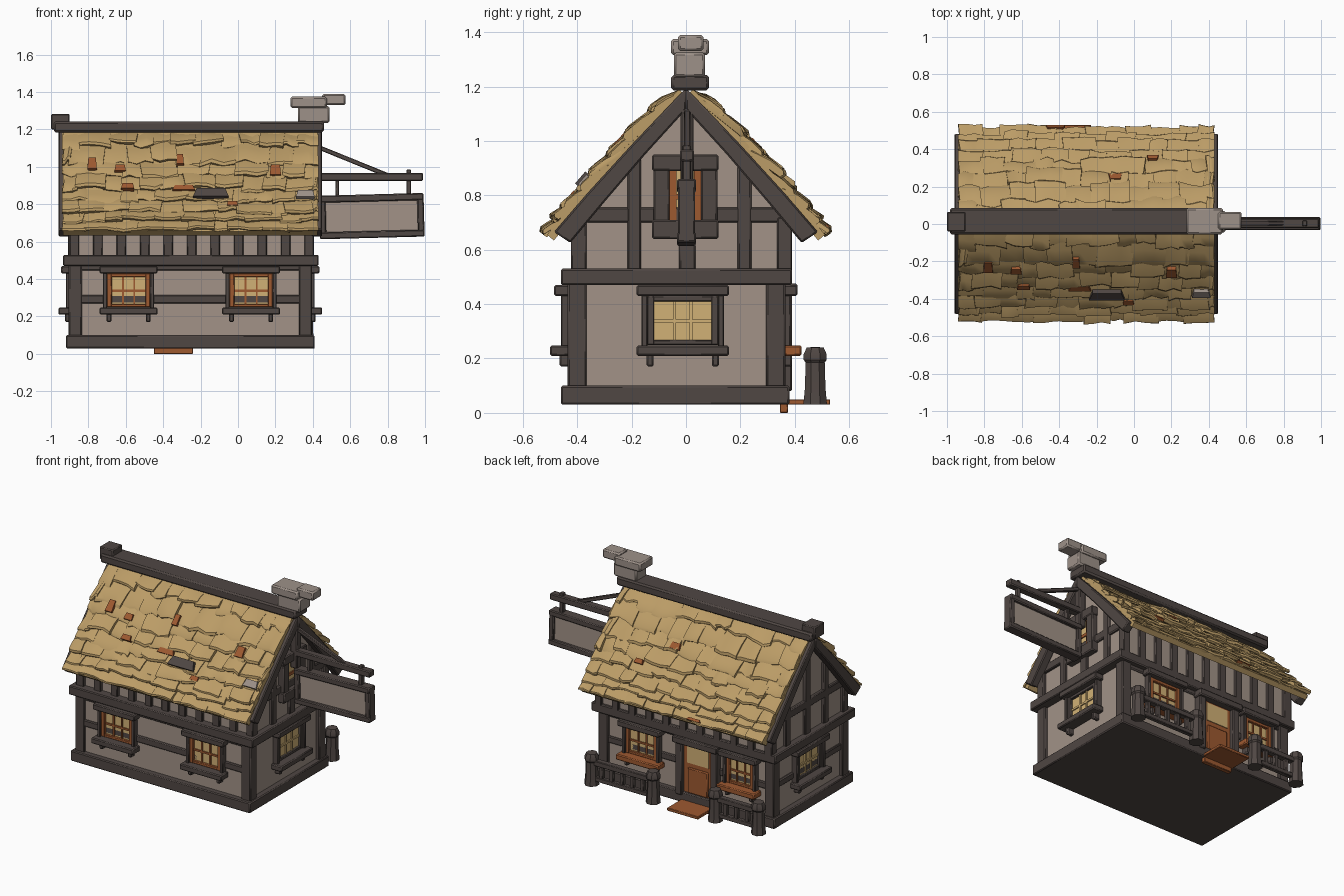
import bpy, bmesh, math, random
from mathutils import Matrix, Vector

if "Cube" in bpy.data.objects:
    bpy.data.objects.remove(bpy.data.objects["Cube"])
random.seed(7)

def material(name, rgb):
    m = bpy.data.materials.new(name)
    m.diffuse_color = (*rgb, 1)
    m.use_nodes = True
    m.node_tree.nodes["Principled BSDF"].inputs["Base Color"].default_value = m.diffuse_color
    return m

TIMBER = material("dark timber", (0.080, 0.063, 0.057))
PLASTER = material("plaster", (0.36, 0.29, 0.245))
THATCH = material("straw thatch", (0.50, 0.335, 0.135))
RUST = material("rust wood", (0.34, 0.10, 0.03))
GLASS = material("warm glass", (0.64, 0.44, 0.18))
STONE = material("ridge stone", (0.34, 0.285, 0.25))
I4 = Matrix.Identity(4)

def finish(name, bm, mat, bevel=0):
    bmesh.ops.recalc_face_normals(bm, faces=bm.faces)
    me = bpy.data.meshes.new(name)
    bm.to_mesh(me)
    bm.free()
    me.materials.append(mat)
    ob = bpy.data.objects.new(name, me)
    bpy.context.collection.objects.link(ob)
    if bevel:
        b = ob.modifiers.new("bevel", 'BEVEL')
        b.width, b.segments = bevel, 1
    return ob

def boxes(name, mat, items, M=I4, bevel=0.006):
    """items: (x0, x1, y0, y1, z0, z1)"""
    bm = bmesh.new()
    for a, b, c, d, e, f in items:
        T = Matrix.Translation(((a + b) / 2, (c + d) / 2, (e + f) / 2))
        S = Matrix.Diagonal((b - a, d - c, f - e, 1))
        bmesh.ops.create_cube(bm, size=1, matrix=M @ T @ S)
    return finish(name, bm, mat, bevel)

def beam(name, mat, p, q, w):
    p, q = Vector(p), Vector(q)
    M = Matrix.Translation(p) @ (q - p).to_track_quat('X', 'Z').to_matrix().to_4x4()
    return boxes(name, mat, [(0, (q - p).length, -w / 2, w / 2, -w / 2, w / 2)], M, 0.004)

def prism(name, mat, pts, x0, x1, bevel=0):
    """extrude a (y, z) outline along x"""
    bm = bmesh.new()
    f = bm.faces.new([bm.verts.new((x0, y, z)) for y, z in pts])
    r = bmesh.ops.extrude_face_region(bm, geom=[f])
    vs = [v for v in r["geom"] if isinstance(v, bmesh.types.BMVert)]
    bmesh.ops.translate(bm, verts=vs, vec=(x1 - x0, 0, 0))
    return finish(name, bm, mat, bevel)

def place(x, y, deg):
    return Matrix.Translation((x, y, 0)) @ Matrix.Rotation(math.radians(deg), 4, 'Z')

# ---- walls and main frame
boxes("lower_walls", PLASTER, [(-0.88, 0.37, -0.42, 0.345, 0.06, 0.50)], bevel=0)
prism("upper_walls", PLASTER, [(-0.40, 0.5), (0.37, 0.5), (0.37, 0.77), (0, 1.14), (-0.40, 0.74)], -0.89, 0.385)
boxes("base_sill", TIMBER, [(-0.92, 0.41, -0.46, 0.38, 0.03, 0.10)])
boxes("belt_beam", TIMBER, [(-0.935, 0.43, -0.46, 0.39, 0.47, 0.53)])
boxes("corner_posts", TIMBER, [(x, x + 0.07, y, y + 0.07, 0.09, 0.48)
      for x in (-0.905, 0.325) for y in (-0.435, 0.295)])
boxes("front_back_rails", TIMBER, [(-0.86, 0.34, -0.432, -0.40, 0.27, 0.315), (-0.86, 0.34, 0.33, 0.357, 0.27, 0.315),
      (-0.86, 0.34, -0.43, -0.40, 0.445, 0.48), (-0.86, 0.34, 0.33, 0.355, 0.445, 0.48)])
boxes("left_rail", TIMBER, [(-0.893, -0.87, -0.4, 0.3, 0.27, 0.315)])
studs = []
for i in range(11):
    x = -0.90 + i * 0.1255
    studs += [(x, x + 0.05, -0.422, -0.38, 0.52, 0.72), (x, x + 0.05, 0.35, 0.39, 0.52, 0.74)]
boxes("eave_studs", TIMBER, studs, bevel=0.004)
for name, a, b in (("right", 0.37, 0.405), ("left", -0.91, -0.87)):
    boxes(name + "_gable_frame", TIMBER, [
        (a, b, -0.42, -0.365, 0.52, 0.72), (a, b, 0.335, 0.39, 0.52, 0.72),
        (a, b, -0.215, -0.165, 0.52, 0.94), (a, b, 0.19, 0.24, 0.52, 0.91),
        (a, b - 0.003, -0.025, 0.035, 0.52, 0.66 if a > 0 else 1.1),
        (a, b - 0.004, -0.38, 0.37, 0.70, 0.755)])

# ---- roof: y/z outline of the slope from eave to ridge
SLOPE = [Vector(p) for p in ((0.505, 0.65), (0.43, 0.74), (0.325, 0.862), (0.2, 1.005), (0.02, 1.185))]

def roof(s, n, side):
    t = max(0, min(s, 0.9999)) * 4
    i = int(t)
    d = SLOPE[i + 1] - SLOPE[i]
    p = SLOPE[i] + d * (t - i + (s * 4 if s < 0 else 0))
    d.normalize()
    p = p + Vector((d.y, -d.x)) * n
    return p.x * side, p.y

def tile(bm, x0, x1, s0, s1, lift, thick, side):
    """one thatch bundle with a rounded lower lip"""
    prof = ((0, 0), (-0.02, 0.6), (0.08, 1), (0.5, 0.85), (1, 0.1), (1, -0.5))
    skew = random.uniform(-0.02, 0.02)
    rings = []
    for k in range(4):
        x = x0 + (x1 - x0) * k / 3
        j, h = random.uniform(-0.018, 0.018), random.uniform(-0.006, 0.006)
        ring = []
        for a, n in prof:
            y, z = roof(s0 + (s1 - s0) * a + j * (1 - a), lift * (1 - a) + n * thick + h * (n > 0), side)
            ring.append(bm.verts.new((max(-0.94, min(0.43, x + skew * a)), y, z)))
        rings.append(ring)
    for r, q in zip(rings, rings[1:]):
        for k in range(6):
            bm.faces.new((r[k], r[k - 1], q[k - 1], q[k]))
    bm.faces.new(rings[0])
    bm.faces.new(rings[-1])

S = [i / 12 for i in range(13)]
for name, side in (("front", -1), ("back", 1)):
    outline = [roof(s, 0.008, side) for s in S] + [roof(s, -0.025, side) for s in reversed(S)]
    prism(name + "_roof_bed", THATCH, outline, -0.935, 0.425)
    bm = bmesh.new()
    ROWS = 8
    for r in range(ROWS):
        x = -0.94 - (random.uniform(0, 0.06) if r else 0)
        while x < 0.42:
            w = random.uniform(0.08, 0.19)
            s0 = r / ROWS + random.uniform(-0.025, 0.03) * (r > 0)
            tile(bm, max(x, -0.94), min(x + w + 0.012, 0.43), s0, min(s0 + 1.5 / ROWS, 0.995),
                 random.uniform(0.002, 0.02), random.uniform(0.016, 0.03), side)
            x += w
    finish(name + "_thatch", bm, THATCH)

def patch(name, mat, side, spots, n):
    """small plates lying on the roof: (x, z, width, length)"""
    bm = bmesh.new()
    for x, z, w, h in spots:
        s = (z - 0.67) / 0.535
        for k in range(1):
            c = [roof(s + a * h, n + b, side) for a, b in ((-.9, -.02), (-.9, .008), (.9, .008), (.9, -.02))]
            ends = [[bm.verts.new((x + e * w / 2 * (1 if i in (0, 1) else 0.8), *c[i])) for i in range(4)] for e in (-1, 1)]
            bm.faces.new(ends[0])
            bm.faces.new(ends[1])
            for i in range(4):
                bm.faces.new((ends[0][i], ends[0][i - 1], ends[1][i - 1], ends[1][i]))
    finish(name, bm, mat)

patch("front_worn_patches", RUST, -1, [(-0.78, 1.06, .05, .05), (-0.63, 1.04, .06, .03), (-0.59, .95, .07, .025),
      (-0.31, 1.08, .04, .04), (-0.29, .94, .12, .025), (0.2, 1.03, .06, .05), (-0.03, .85, .06, .025)], 0.03)
patch("back_worn_patches", RUST, 1, [(-0.42, .69, .1, .02), (-0.1, 1.04, .07, .03), (0.1, .93, .06, .025)], 0.03)
patch("loose_plank", TIMBER, -1, [(-0.145, .905, .19, .05)], 0.043)
patch("grey_patch", STONE, -1, [(0.36, .905, .1, .04)], 0.033)

# ---- barge boards on both gables
for name, a, b in (("right", 0.395, 0.45), ("left", -0.96, -0.90)):
    for sd, side in (("front", -1), ("back", 1)):
        pts = [(0, 1.195), (0.2, 0.985), (0.36, 0.81), (0.485, 0.665), (0.425, 0.625), (0.30, 0.775), (0.15, 0.95), (0, 1.115)]
        prism(f"{name}_{sd}_barge_board", TIMBER, [(y * side, z) for y, z in pts], a, b, 0.006)

# ---- ridge beam with end block and stone cap
boxes("ridge_beam", TIMBER, [(-0.985, 0.46, -0.055, 0.085, 1.185, 1.243)], bevel=0.01)
boxes("ridge_end_block", TIMBER, [(-1.0, -0.90, -0.04, 0.065, 1.20, 1.283)])
boxes("ridge_stone", STONE, [(0.32, 0.49, -0.045, 0.07, 1.235, 1.325), (0.28, 0.475, -0.055, 0.085, 1.315, 1.375),
      (0.45, 0.575, -0.03, 0.065, 1.33, 1.39)], bevel=0.009)

# ---- windows, built facing -y and turned to each wall
def window(name, M, frame, sill, w=0.115):
    boxes(name + "_glass", GLASS, [(-w, w, -0.012, 0.02, 0.25, 0.43)], M, 0)
    boxes(name + "_frame", frame, [(-w, -w + .025, -.03, 0, .25, .43), (w - .025, w, -.03, 0, .25, .43),
          (-w, w, -.028, 0, .25, .268), (-w, w, -.028, 0, .41, .43)], M, 0.003)
    boxes(name + "_bars", frame if frame == RUST else GLASS, [(-.035, -.025, -.02, 0, .25, .43), (.025, .035, -.02, 0, .25, .43),
          (-w, w, -.02, 0, .332, .344)], M, 0)
    boxes(name + "_jambs", TIMBER, [(-w - .022, -w, -.04, 0, .24, .44), (w, w + .022, -.04, 0, .24, .44)], M, 0.004)
    boxes(name + "_lintel", TIMBER, [(-w - .04, w + .04, -.065, 0, .43, .47)], M)
    boxes(name + "_sill", sill, [(-w - .04, w + .04, -.08, 0, .21, .248)], M)
    boxes(name + "_brackets", TIMBER, [(x - .013, x + .013, -.045, 0, .17, .22) for x in (-w + .01, w - .01)], M)

window("front_left_window", place(-0.585, -0.42, 0), RUST, TIMBER)
window("front_right_window", place(0.07, -0.42, 0), RUST, TIMBER)
window("back_right_window", place(0.07, 0.345, 180), RUST, RUST)
window("back_left_window", place(-0.66, 0.345, 180), RUST, RUST, 0.10)
window("right_window", place(0.37, -0.012, 90), TIMBER, TIMBER, 0.13)
window("left_window", place(-0.88, -0.012, -90), TIMBER, TIMBER, 0.13)
# attic window behind the sign
boxes("attic_frame", TIMBER, [(.38, .425, -.12, -.06, .64, .95), (.38, .425, .055, .115, .64, .95),
      (.38, .43, -.125, .12, .89, .95), (.38, .43, -.125, .12, .64, .71)])
boxes("attic_glass", GLASS, [(.38, .395, -.06, .06, .70, .90)], bevel=0)
boxes("attic_bars", RUST, [(.38, .402, -.06, -.035, .70, .90), (.38, .402, .03, .055, .70, .90),
      (.38, .402, -.06, .06, .785, .805)], bevel=0)

# ---- back door and step
boxes("door", RUST, [(-.45, -.24, .34, .362, .05, .44)], bevel=0)
boxes("door_glass", GLASS, [(-.425, -.265, .35, .367, .30, .42)], bevel=0)
boxes("door_panel", RUST, [(-.42, -.27, .35, .372, .10, .27)])
boxes("door_posts", TIMBER, [(-.50, -.45, .33, .39, .08, .47), (-.24, -.19, .33, .39, .08, .47),
      (-.51, -.18, .33, .41, .43, .475)])
boxes("door_step", RUST, [(-.46, -.23, .36, .53, .03, .05), (-.45, -.24, .345, .375, 0, .035)], bevel=0.003)

# ---- porch fences
def post(name, x, y):
    prof = [(0, .03), (.047, .03), (.041, .09), (.038, .185), (.046, .195), (.046, .215), (.034, .24), (0, .243)]
    bm = bmesh.new()
    vs = [bm.verts.new((r, 0, z)) for r, z in prof]
    es = [bm.edges.new(p) for p in zip(vs, vs[1:])]
    bmesh.ops.spin(bm, geom=vs + es, cent=(0, 0, 0), axis=(0, 0, 1), angle=2 * math.pi, steps=8)
    bmesh.ops.remove_doubles(bm, verts=bm.verts, dist=1e-4)
    bmesh.ops.transform(bm, verts=bm.verts, matrix=place(x, y, 22.5))
    finish(name, bm, TIMBER)

for name, a, b in (("right", -0.09, 0.365), ("left", -0.87, -0.55)):
    post(name + "_fence_post_a", a, 0.475)
    post(name + "_fence_post_b", b, 0.475)
    n = round((b - a) / 0.075)
    boxes(name + "_fence", TIMBER, [(a, b, .455, .495, .165, .2), (a, b, .46, .49, .06, .09)] +
          [(a + (b - a) * i / n - .014, a + (b - a) * i / n + .014, .462, .488, .08, .175) for i in range(1, n)], bevel=0.004)

# ---- hanging sign on the right gable
tilt = Matrix.Translation((.71, 0, .735)) @ Matrix.Rotation(math.radians(-1.5), 4, 'Y')
boxes("sign_frame", TIMBER, [(-.275, .285, -.033, .037, .08, .118), (-.275, .285, -.033, .037, -.115, -.078),
      (-.275, -.24, -.03, .034, -.11, .11), (.25, .285, -.03, .034, -.11, .11)], tilt)
boxes("sign_board", PLASTER, [(-.26, .27, -.012, .016, -.1, .1)], tilt, 0)
boxes("sign_rod", TIMBER, [(.44, .99, -.022, .03, .925, .968)])
boxes("sign_hangers", TIMBER, [(.90, .925, -.012, .018, .84, .985), (.52, .54, -.012, .018, .83, .93)], bevel=0.003)
boxes("sign_wall_bar", TIMBER, [(.40, .45, -.02, .028, .84, 1.12)])
beam("sign_brace", TIMBER, (.43, .004, 1.105), (.80, .004, .955), .024)

# ---- soft shading with sharp edges kept
for ob in bpy.data.objects:
    ob.select_set(True)
    bpy.context.view_layer.objects.active = ob
bpy.ops.object.shade_smooth_by_angle(angle=math.radians(35))
